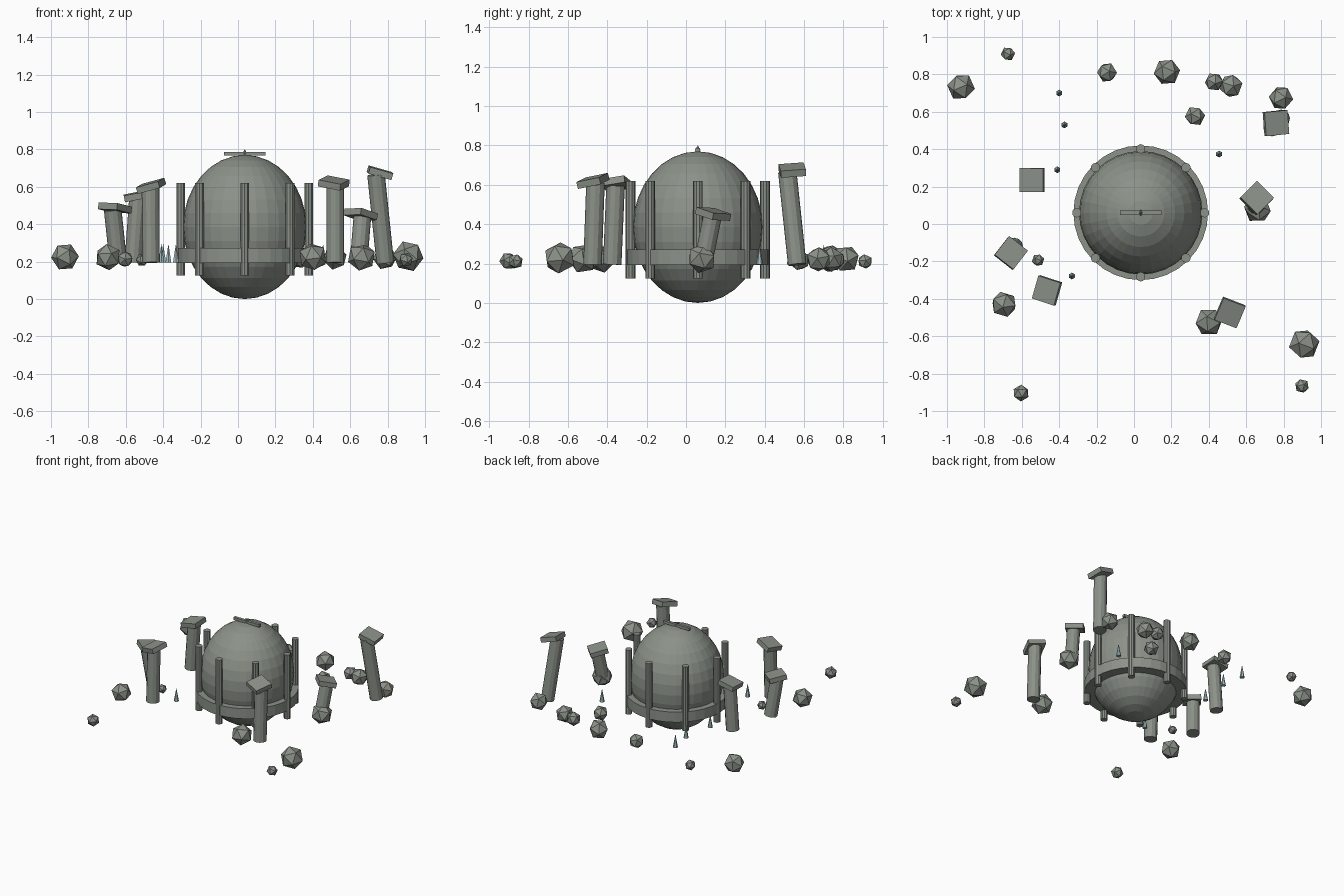
import bpy
import math
import random
from mathutils import Matrix, Vector, Euler

random.seed(4)
default_cube = bpy.data.objects.get("Cube")
if default_cube:
    bpy.data.objects.remove(default_cube, do_unlink=True)

GROUND = 0.195                      # level the ruins stand on
CENTRE = Vector((0.036, 0.06, 0))   # axis of the domed vessel
UP = Vector((0, 0, 1))


def make_material(name, colour):
    material = bpy.data.materials.new(name)
    material.use_nodes = True
    material.diffuse_color = colour
    material.node_tree.nodes["Principled BSDF"].inputs["Base Color"].default_value = colour
    return material


stone = make_material("weathered stone", (0.26, 0.285, 0.25, 1))
crystal = make_material("pale crystal", (0.36, 0.50, 0.52, 1))


def finish(name, material):
    part = bpy.context.object
    part.name = name
    part.data.materials.append(material)
    return part


def rod(name, start, end, radius, sides, material=stone, tip=None):
    """Cylinder or cone running between two points."""
    start, end = Vector(start), Vector(end)
    axis = end - start
    bpy.ops.mesh.primitive_cone_add(
        vertices=sides, radius1=radius, radius2=radius if tip is None else tip,
        depth=axis.length, location=(start + end) / 2,
        rotation=UP.rotation_difference(axis).to_euler())
    return finish(name, material)


def box(name, location, size, turn=0.0, normal=UP):
    """Block turned about z, then tipped so that its top faces the normal."""
    bpy.ops.mesh.primitive_cube_add(size=1)
    part = finish(name, stone)
    part.data.transform(Matrix.Diagonal((*size, 1)))
    tip = UP.rotation_difference(normal).to_matrix().to_4x4()
    part.matrix_world = Matrix.Translation(location) @ tip @ Matrix.Rotation(turn, 4, "Z")
    return part


# Egg-shaped body
bpy.ops.mesh.primitive_uv_sphere_add(segments=32, ring_count=16, radius=1,
                                     location=CENTRE + UP * 0.385)
body = finish("domed_body", stone)
body.scale = (0.33, 0.33, 0.385)

# Collar around the body, with eight upright posts
rod("collar", CENTRE + UP * 0.193, CENTRE + UP * 0.272, 0.36, 32)
for i in range(8):
    angle = math.tau * i / 8
    foot = CENTRE + Vector((math.cos(angle), math.sin(angle), 0)) * 0.342
    rod("collar_post", foot + UP * 0.125, foot + UP * 0.62, 0.025, 10)

# Crossbar and small spike at the top
box("top_crossbar", CENTRE + UP * 0.776, (0.22, 0.022, 0.02))
rod("top_spike", CENTRE + UP * 0.775, CENTRE + UP * 0.8, 0.015, 8, tip=0)

# Leaning columns: foot, head, cap centre, cap turn in degrees, cap slope in x and y
columns = [
    ((-.56, .23), (-.535, .23), (-.545, .235, .55), 0, (.2, .05)),
    ((-.64, -.12), (-.67, -.155), (-.658, -.155, .487), 52, (-.12, -.1)),
    ((-.465, -.375), (-.468, -.358), (-.465, -.355, .605), -17, (.3, .08)),
    ((.52, -.475), (.52, -.46), (.512, -.473, .62), -22, (-.1, .25)),
    ((.645, .085), (.665, .135), (.656, .138, .452), 45, (-.15, -.2)),
    ((.787, .565), (.738, .515), (.759, .54, .675), 5, (-.29, .05)),
]
for foot, head, cap, turn, slope in columns:
    rod("column_shaft", (*foot, GROUND), (*head, cap[2] - 0.01), 0.047, 12)
    box("column_cap", cap, (0.128, 0.128, 0.036), math.radians(turn),
        Vector((-slope[0], -slope[1], 1)))

# Scattered boulders: x, y, radius
boulders = [
    (-.925, .733, .075), (-.674, .91, .039), (-.144, .81, .055), (.176, .813, .072),
    (.428, .76, .052), (.519, .738, .065), (.326, .577, .055), (.786, .674, .066),
    (.66, .08, .077), (-.695, -.43, .072), (-.513, -.193, .034), (-.604, -.904, .045),
    (.4, -.524, .077), (.91, -.642, .084), (.898, -.866, .039),
]
for x, y, radius in boulders:
    spin = Euler([random.uniform(0, math.tau) for _ in range(3)])
    bpy.ops.mesh.primitive_ico_sphere_add(
        subdivisions=1, radius=radius, rotation=spin,
        location=(x, y, GROUND + radius * 0.4))
    finish("boulder", stone)

# Slim crystals rising from the ground
for x, y in [(-.4, .7), (-.372, .53), (-.41, .29), (-.332, -.278), (.455, .374)]:
    rod("crystal_shard", (x, y, GROUND), (x, y, GROUND + 0.1), 0.018, 6, crystal, tip=0)
